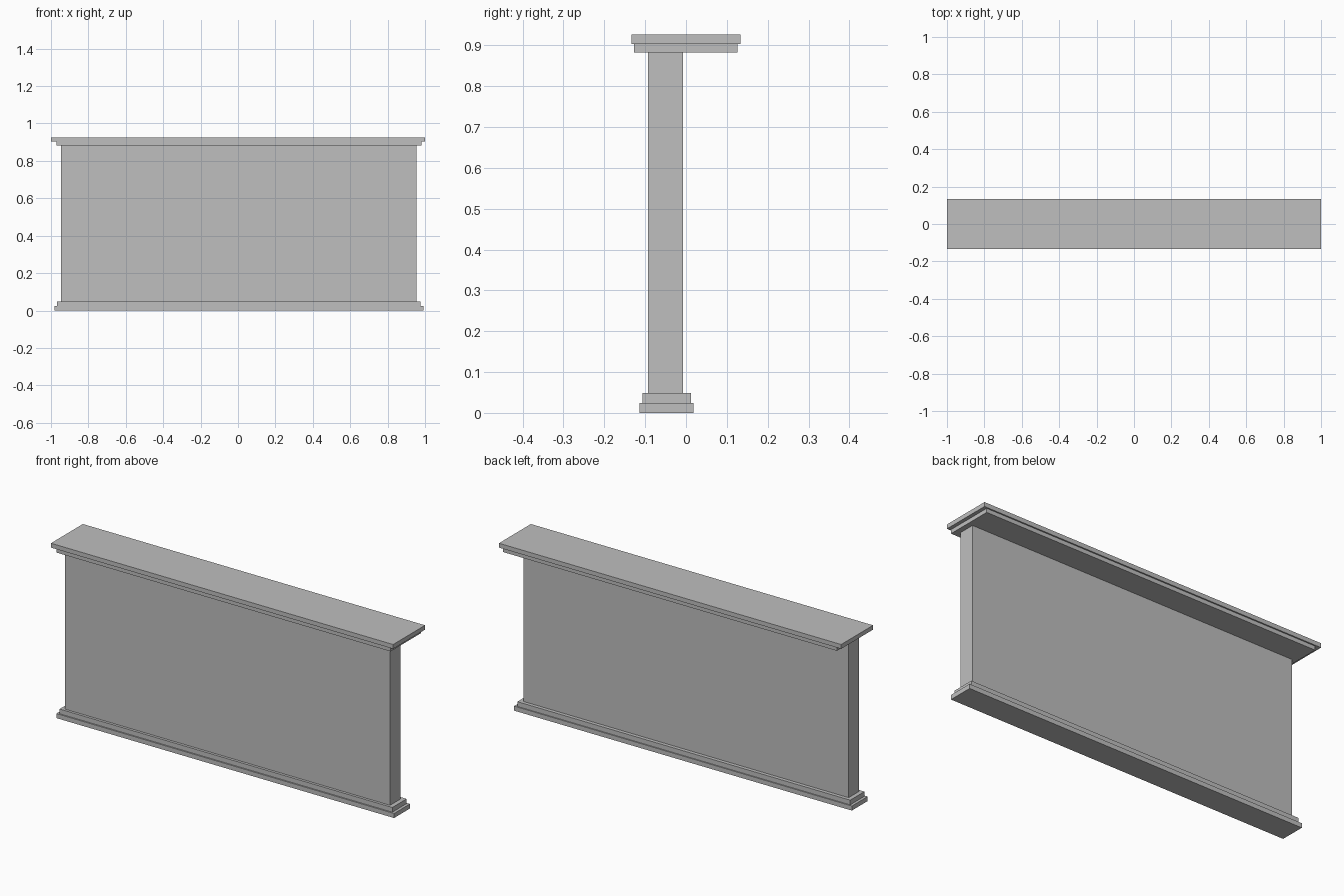
import bpy
import bmesh
from mathutils import Matrix, Vector

cube = bpy.data.objects.get("Cube")
if cube:
    bpy.data.objects.remove(cube, do_unlink=True)

# Single plain grey
grey = bpy.data.materials.new("plain_grey")
grey.use_nodes = True
colour = (0.52, 0.52, 0.52, 1)
grey.diffuse_color = colour
grey.node_tree.nodes["Principled BSDF"].inputs["Base Color"].default_value = colour


def slab(name, low, high):
    """Box spanning two opposite corners."""
    low, high = Vector(low), Vector(high)
    bm = bmesh.new()
    place = Matrix.Translation((low + high) / 2) @ Matrix.Diagonal((*(high - low), 1))
    bmesh.ops.create_cube(bm, size=1, matrix=place)
    mesh = bpy.data.meshes.new(name)
    bm.to_mesh(mesh)
    bm.free()
    mesh.materials.append(grey)
    bpy.context.collection.objects.link(bpy.data.objects.new(name, mesh))


# Stepped plinth
slab("lower_base", (-0.982, -0.114, 0), (0.992, 0.018, 0.024))
slab("upper_base", (-0.968, -0.107, 0.024), (0.977, 0.012, 0.049))

# Upright wall panel
slab("wall_panel", (-0.946, -0.093, 0.049), (0.954, -0.007, 0.882))

# Overhanging counter and its moulding
slab("counter_moulding", (-0.971, -0.127, 0.882), (0.981, 0.126, 0.903))
slab("counter_top", (-1, -0.133, 0.903), (1, 0.133, 0.926))
